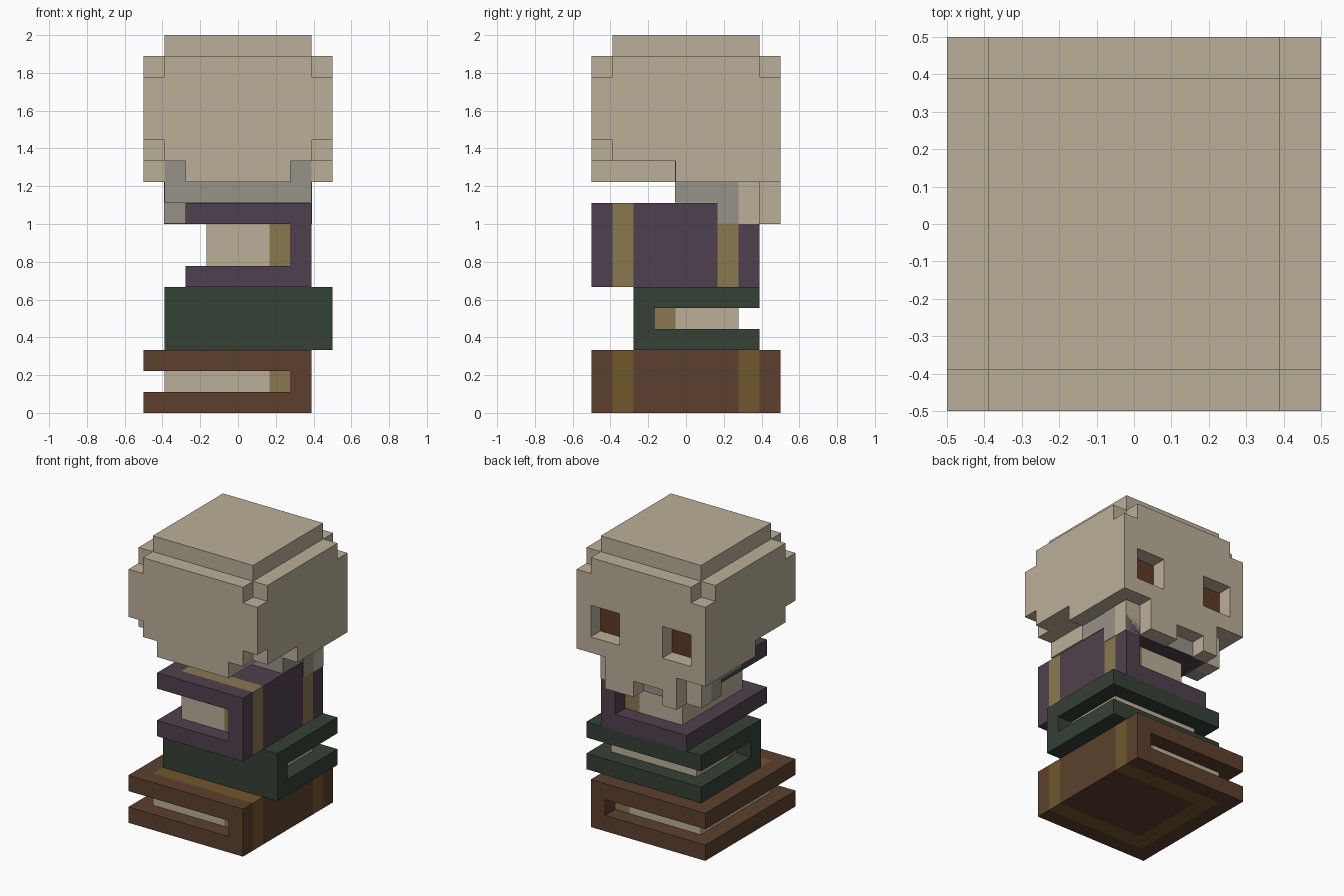
import bpy, bmesh
from mathutils import Vector

old = bpy.data.objects.get("Cube")
if old:
    bpy.data.objects.remove(old, do_unlink=True)

U = 1 / 9      # size of one block
E = 0.03       # tiny offset, in blocks, that keeps touching faces apart


def material(name, rgb):
    m = bpy.data.materials.new(name)
    m.use_nodes = True
    lin = [((c / 255 + 0.055) / 1.055) ** 2.4 for c in rgb] + [1]
    m.diffuse_color = lin
    m.node_tree.nodes["Principled BSDF"].inputs["Base Color"].default_value = lin
    return m


bone = material("bone", (187, 175, 152))
grey = material("grey_bone", (150, 146, 136))
purple = material("purple_cover", (79, 64, 78))
green = material("green_cover", (53, 65, 54))
brown = material("brown_cover", (92, 64, 45))
gold = material("gold_trim", (138, 121, 80))
dull_gold = material("dull_gold_trim", (113, 87, 44))
socket = material("eye_brown", (94, 58, 38))


def finish(name, bm, *mats):
    """Turn a block-unit bmesh into an object, centred over the origin."""
    bmesh.ops.recalc_face_normals(bm, faces=bm.faces)
    for v in bm.verts:
        v.co = v.co * U - Vector((0.5, 0.5, 0))
    mesh = bpy.data.meshes.new(name)
    bm.to_mesh(mesh)
    bm.free()
    for m in mats:
        mesh.materials.append(m)
    ob = bpy.data.objects.new(name, mesh)
    bpy.context.collection.objects.link(ob)
    return ob


def boxes(name, mat, spans):
    """Boxes given as (x0, x1, y0, y1, z0, z1) in blocks."""
    bm = bmesh.new()
    for x0, x1, y0, y1, z0, z1 in spans:
        lo, hi = Vector((x0, y0, z0)), Vector((x1, y1, z1))
        for v in bmesh.ops.create_cube(bm, size=1)["verts"]:
            v.co = Vector([a + (c + 0.5) * (b - a) for a, b, c in zip(lo, hi, v.co)])
    return finish(name, bm, mat)


def mirrored(spans):
    return spans + [(9 - b, 9 - a, *rest) for a, b, *rest in spans]


def cut(ob, spans):
    cutter = boxes("cutter", None, spans)
    cutter.hide_render = True
    mod = ob.modifiers.new("cut", "BOOLEAN")
    mod.operation, mod.solver, mod.object = "DIFFERENCE", "EXACT", cutter
    bpy.context.view_layer.objects.active = ob
    bpy.ops.object.modifier_apply(modifier=mod.name)
    bpy.data.objects.remove(cutter, do_unlink=True)


def book(name, cover, trim, place, w, length, h):
    """C-shaped cover; u runs from fore edge to spine, l along the spine."""
    bm = bmesh.new()
    profile = [(0, 0), (w, 0), (w, h), (0, h), (0, h - 1),
               (w - 1, h - 1), (w - 1, 1), (0, 1)]
    face = bm.faces.new([bm.verts.new((u, 0, z)) for u, z in profile])
    new = bmesh.ops.extrude_face_region(bm, geom=[face])["geom"]
    for v in new:
        if isinstance(v, bmesh.types.BMVert):
            v.co.y = length
    bmesh.ops.recalc_face_normals(bm, faces=bm.faces)
    # trim band, cut into the outer faces of the covers and the spine
    if trim:
        planes = [((0, l, 0), (0, 1, 0)) for l in (1, 2, length - 2, length - 1)]
        planes += [((u, 0, 0), (1, 0, 0)) for u in (1, 2)]
        for co, no in planes:
            bmesh.ops.bisect_plane(bm, geom=bm.verts[:] + bm.edges[:] + bm.faces[:],
                                   plane_co=co, plane_no=no)
        for f in bm.faces:
            u, l, z = f.calc_center_median()
            outer = z < E or z > h - E or u > w - E
            inside = u > 1 and 1 < l < length - 1
            band = l < 2 or l > length - 2 or u < 2
            if outer and inside and band and abs(f.normal.y) < 0.5:
                f.material_index = 1
    for v in bm.verts:
        v.co = place(*v.co)
    finish(name + "_cover", bm, cover, trim or gold)

    # page block, with a gold strip beside the spine
    for part, mat, u0, u1 in (("_pages", bone, 1, w - 2), ("_page_trim", gold, w - 2, w - 1)):
        a, b = place(u0, 1, 1), place(u1, length - 1, h - 1)
        span = [s for p, q in zip(a, b) for s in (min(p, q), max(p, q))]
        boxes(name + part, mat, [span])


# stack of three books
book("bottom_book", brown, dull_gold, lambda u, l, z: Vector((u, l, z)), 8, 9, 3)
book("middle_book", green, None, lambda u, l, z: Vector((1 + l, 8 - u, 3 + z)), 6, 8, 3)
book("top_book", purple, gold, lambda u, l, z: Vector((2 + u, l, 6 + z)), 6, 8, 4)

# cranium with notched corners, stepped nape and eye sockets
skull = boxes("cranium", bone, [(0, 9, 0, 9, 11, 17)])
cut(skull, mirrored([(-1, 1, -1, 1, 16, 18), (-1, 1, 8, 10, 16, 18)]))
cut(skull, mirrored([(-1, 1, -1, 1, 11.5, 13)]))
cut(skull, mirrored([(-1, 2, -1, 4, 10, 12)]))
cut(skull, mirrored([(1, 3, 8, 10, 12, 14)]))
boxes("crown", bone, [(1, 8, 1, 8, 17, 18)])
boxes("eyes", socket, mirrored([(1, 3, 8 - E, 8 + E, 12, 14)]))

# jaw: toothed front plate, cheeks and grey inner bone
boxes("upper_jaw", bone, [(2, 7, 8, 9, 10, 11)])
boxes("teeth", bone, [(2, 3, 8, 9, 9, 10), (5, 7, 8, 9, 9, 10)])
boxes("cheeks", bone, mirrored([(1 - E, 2, 7, 8, 9, 11)]))
boxes("inner_jaw", grey, [(1, 8, 4 - E, 7, 10 + E, 12),
                          (1 - E, 8 + E, 6, 7, 9 + E, 11),
                          (2, 7, 7, 8 + E, 9 + E, 11)])
